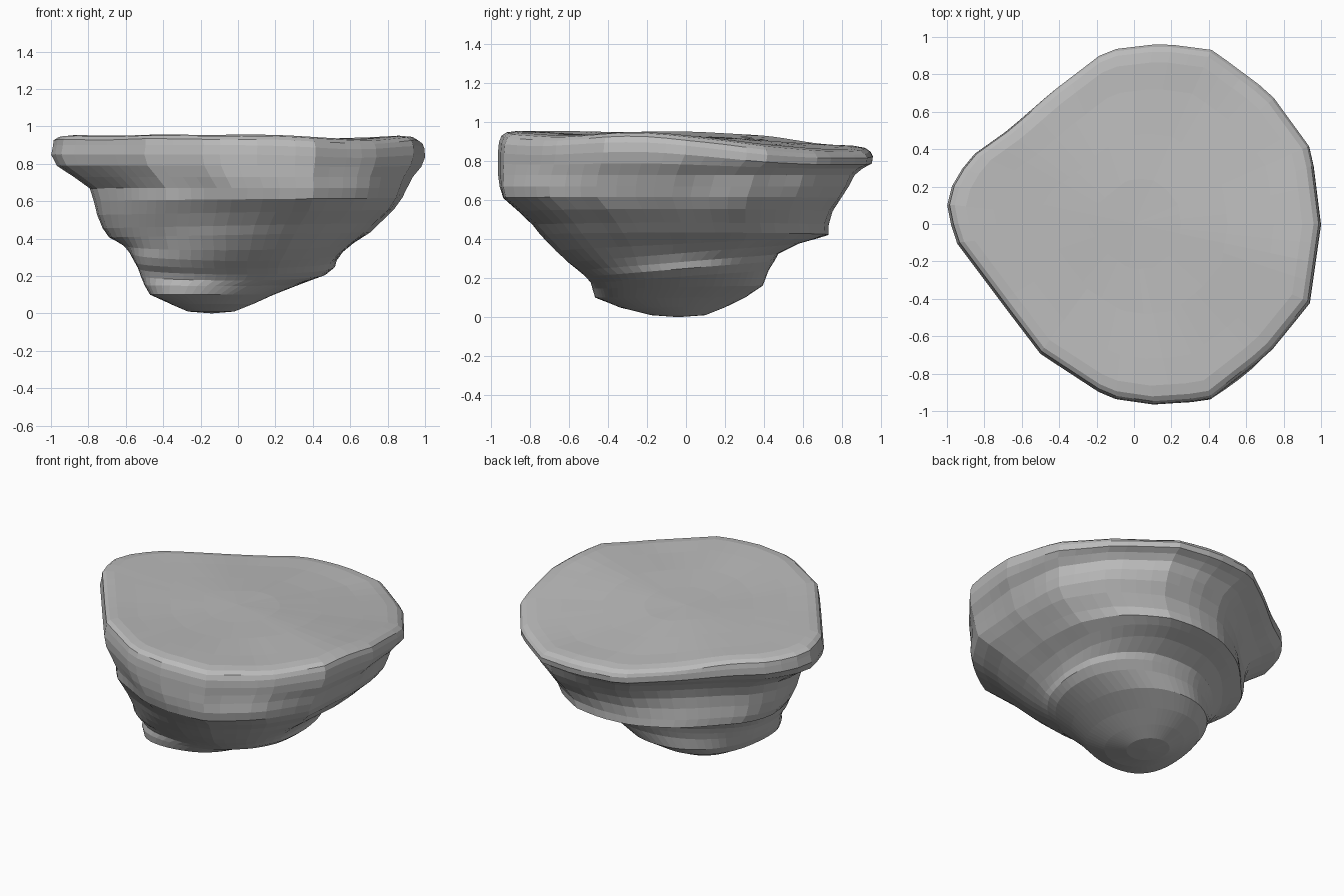
import bpy, math
from mathutils import Vector, noise

if "Cube" in bpy.data.objects:
    bpy.data.objects.remove(bpy.data.objects["Cube"])

SEG = 60

# Rim outline seen from above, counter-clockwise
RIM = [(1.0, 0), (.95, .4), (.73, .7), (.42, .93), (.15, .965), (-.15, .93), (-.44, .71),
       (-.67, .51), (-.88, .36), (-.97, .22), (-1.0, .1), (-.96, -.08), (-.78, -.32),
       (-.66, -.48), (-.5, -.69), (-.14, -.925), (.1, -.96), (.4, -.94), (.72, -.69), (.94, -.42)]

# Rock strata from the tip to the rim: z, x min, x max, y min, y max
STRATA = [(.01, -.27, -.02, -.18, .10), (.05, -.36, .08, -.34, .20), (.10, -.45, .19, -.45, .30),
          (.155, -.48, .33, -.465, .39), (.21, -.505, .47, -.475, .42), (.25, -.52, .515, -.50, .45),
          (.285, -.54, .52, -.535, .47), (.33, -.57, .55, -.585, .57), (.37, -.61, .61, -.65, .66),
          (.42, -.69, .70, -.73, .72), (.47, -.725, .75, -.77, .72), (.54, -.75, .82, -.84, .74),
          (.61, -.765, .86, -.92, .78), (.67, -.79, .89, -.945, .82), (.73, -.88, .93, -.96, .86),
          (.79, -.97, .98, -.965, .91), (.85, -1.0, 1.0, -.965, .955), (.90, -.99, .997, -.96, .96)]


def smooth(a, b, t):
    t = max(0, min(1, (t - a) / (b - a)))
    return t * t * (3 - 2 * t)


def rim_point(angle):
    """Point where a ray from the origin meets the rim outline."""
    d = Vector((math.cos(angle), math.sin(angle)))
    for i, p in enumerate(RIM):
        p, q = Vector(p), Vector(RIM[(i + 1) % len(RIM)])
        e = q - p
        den = d.cross(e)
        if abs(den) > 1e-9:
            r, s = p.cross(e) / den, p.cross(d) / den
            if r > 0 and -1e-6 <= s <= 1 + 1e-6:
                return d * r
    return d


def lobe(angle, degrees, power):
    """Bump that peaks in one direction."""
    return max(0, math.cos(angle - math.radians(degrees))) ** power


def rim_drop(x, y):
    """The back sags, and the front right corner dips a little."""
    back = (.10 + .025 * max(x, 0)) * smooth(.0, 1.0, .9 * y + .3 * max(x, 0))
    corner = .03 * lobe(math.atan2(y, x), -50, 14) * smooth(.4, 1, math.hypot(x, y))
    return back + corner


angles = [2 * math.pi * i / SEG for i in range(SEG)]
rim = [rim_point(a) for a in angles]
verts, faces = [], []

# Side strata, rounder towards the tip, with a squarer corner low at the front left
for z, x0, x1, y0, y1 in STRATA:
    w = smooth(.0, .8, z)
    low = smooth(.03, .12, z) * smooth(.45, .3, z)
    mid = smooth(.2, .36, z) * smooth(.8, .6, z)
    for a, p in zip(angles, rim):
        u = (1 - w) * math.cos(a) + w * p.x
        v = (1 - w) * math.sin(a) + w * p.y / .96
        x = (x0 + x1) / 2 + u * (x1 - x0) / 2
        y = (y0 + y1) / 2 + v * (y1 - y0) / 2
        n = noise.noise(Vector((x * 2.6, y * 2.6, z * 4)))
        k = 1 + .02 * n * smooth(.8, .6, z)
        k += low * (.18 * lobe(a, 225, 6) + .05 * lobe(a, 45, 6))
        k += mid * (.07 * lobe(a, 45, 6) + .07 * lobe(a, 315, 6) + .03 * lobe(a, 225, 6))
        # The lower ledge climbs to the back, the middle one to the right
        tilt = .085 * y * smooth(.12, .24, z) * smooth(.42, .33, z)
        tilt += .02 * x * smooth(.33, .4, z) * smooth(.7, .5, z)
        verts.append((x * k, y * k, z + tilt - rim_drop(x, y) * smooth(.72, .9, z) * .75))

# Rounded lip and gently dished top
for scale, z in ((.987, .93), (.96, .947), (.9, .953), (.75, .945), (.5, .934), (.25, .928)):
    for p in rim:
        x, y = p.x * scale, p.y * scale
        n = noise.noise(Vector((x * 2, y * 2, 3)))
        verts.append((x, y, z + .012 * n * scale - rim_drop(x, y) * .85))

rings = len(verts) // SEG
for r in range(rings - 1):
    for i in range(SEG):
        j = (i + 1) % SEG
        faces.append((r * SEG + i, r * SEG + j, (r + 1) * SEG + j, (r + 1) * SEG + i))

# Closing fans at the tip and the top centre
tip, crown = len(verts), len(verts) + 1
verts += [(-.14, -.04, 0), (0, 0, .927)]
last = (rings - 1) * SEG
for i in range(SEG):
    j = (i + 1) % SEG
    faces += [(tip, j, i), (crown, last + i, last + j)]

mesh = bpy.data.meshes.new("floating_rock")
mesh.from_pydata(verts, [], faces)
rock = bpy.data.objects.new("floating_rock", mesh)
bpy.context.collection.objects.link(rock)

stone = bpy.data.materials.new("grey_stone")
stone.diffuse_color = (.5, .5, .5, 1)
stone.use_nodes = True
stone.node_tree.nodes["Principled BSDF"].inputs["Base Color"].default_value = stone.diffuse_color
mesh.materials.append(stone)
